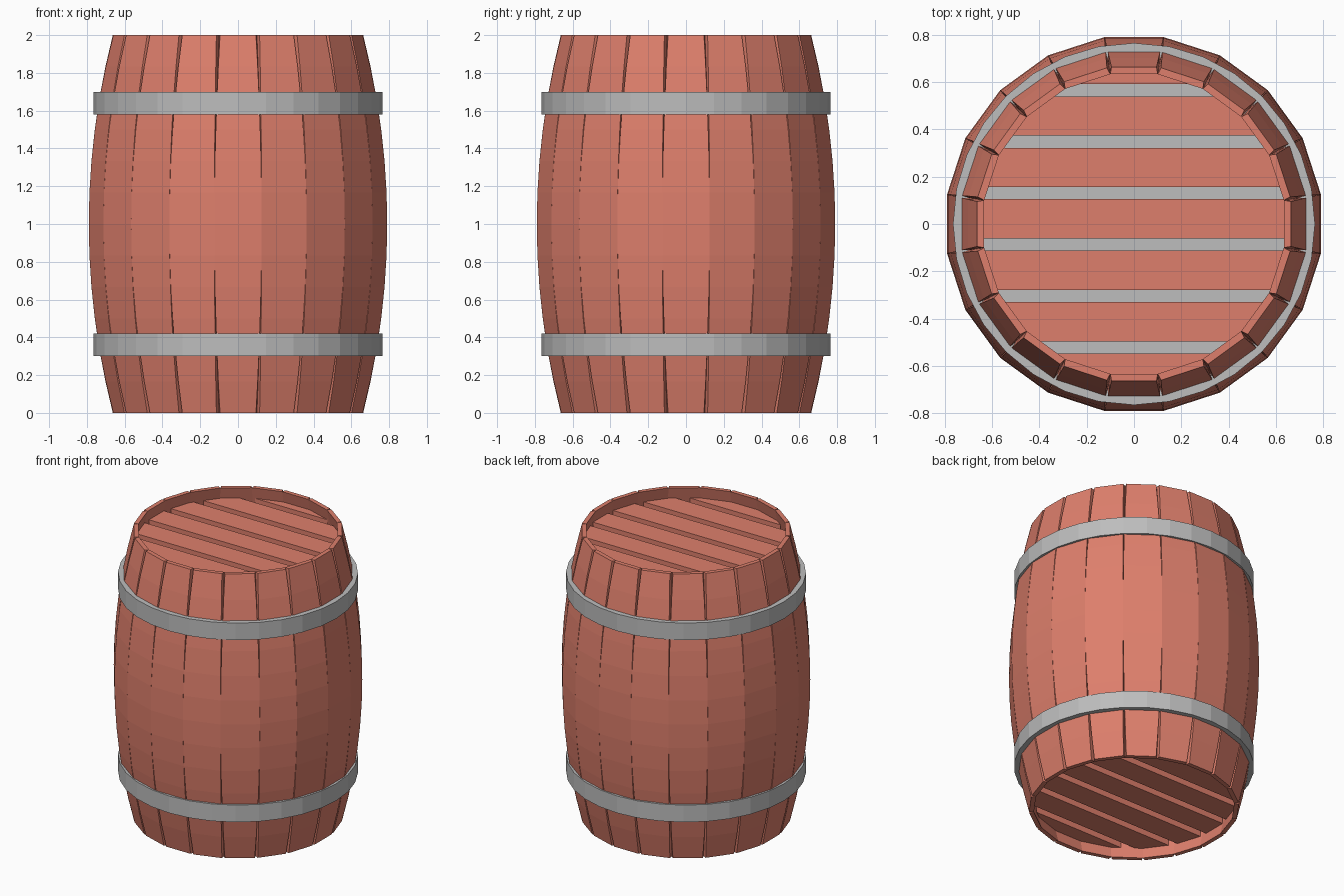
import bpy
import bmesh
import math
from mathutils import Matrix

if "Cube" in bpy.data.objects:
    bpy.data.objects.remove(bpy.data.objects["Cube"], do_unlink=True)

STAVES = 20
HALF = math.pi / STAVES


def material(name, color):
    m = bpy.data.materials.new(name)
    m.use_nodes = True
    m.diffuse_color = color
    m.node_tree.nodes["Principled BSDF"].inputs["Base Color"].default_value = color
    return m


wood = material("reddish_wood", (0.73, 0.212, 0.15, 1))
metal = material("grey_metal", (0.51, 0.51, 0.51, 1))


def finish(name, bm, mat):
    bmesh.ops.recalc_face_normals(bm, faces=bm.faces)
    mesh = bpy.data.meshes.new(name)
    bm.to_mesh(mesh)
    bm.free()
    mesh.materials.append(mat)
    obj = bpy.data.objects.new(name, mesh)
    bpy.context.collection.objects.link(obj)
    return obj


# Curved staves: each is a bent board whose outer corners taper in at the ends
def add_stave(bm, angle, steps=12):
    turn = Matrix.Rotation(angle, 4, "Z")
    rings = []
    for i in range(steps + 1):
        t = 2 * i / steps - 1
        outer = 0.79 - 0.127 * t * t
        inner = outer - 0.03
        wo = outer * math.tan(HALF) - 0.01 * t * t
        wi = inner * math.tan(HALF)
        corners = [(outer, -wo), (outer, wo), (inner, wi), (inner, -wi)]
        ring = [bm.verts.new((x, y, 1 + t)) for x, y in corners]
        bmesh.ops.transform(bm, matrix=turn, verts=ring)
        rings.append(ring)
    for a, b in zip(rings, rings[1:]):
        for k in range(4):
            n = (k + 1) % 4
            bm.faces.new((a[k], a[n], b[n], b[k]))
    bm.faces.new(rings[0])
    bm.faces.new(rings[-1])


bm = bmesh.new()
for s in range(STAVES):
    add_stave(bm, s * 2 * HALF)
finish("staves", bm, wood)


# Lids: parallel planks cut from a polygon that fits inside the staves
def add_lid(name, z, thickness, pitch=0.2175, width=0.1655):
    lid = bmesh.new()
    for k in range(-3, 4):
        centre = 0.022 + k * pitch
        plank = bmesh.new()
        bmesh.ops.create_circle(plank, cap_ends=True, segments=STAVES,
                                radius=0.65 / math.cos(HALF),
                                matrix=Matrix.Rotation(HALF, 4, "Z"))
        for side in (-1, 1):
            geom = plank.verts[:] + plank.edges[:] + plank.faces[:]
            bmesh.ops.bisect_plane(plank, geom=geom, clear_outer=True,
                                   plane_co=(0, centre + side * width / 2, 0),
                                   plane_no=(0, side, 0))
        new = bmesh.ops.extrude_face_region(plank, geom=plank.faces[:],
                                            use_keep_orig=True)["geom"]
        top = [v for v in new if isinstance(v, bmesh.types.BMVert)]
        bmesh.ops.translate(plank, verts=top, vec=(0, 0, thickness))
        bmesh.ops.translate(plank, verts=plank.verts[:], vec=(0, 0, z))
        temp = bpy.data.meshes.new("plank")
        plank.to_mesh(temp)
        plank.free()
        lid.from_mesh(temp)
        bpy.data.meshes.remove(temp)
    finish(name, lid, wood)


add_lid("top_lid", 1.86, 0.06)
add_lid("bottom_lid", 0.08, 0.06)

# Metal hoops: solid discs that also back the gaps between the lid planks
for name, z in (("lower_hoop", 0.36), ("upper_hoop", 1.64)):
    bm = bmesh.new()
    bmesh.ops.create_cone(bm, cap_ends=True, segments=32, radius1=0.765,
                          radius2=0.765, depth=0.12,
                          matrix=Matrix.Translation((0, 0, z)))
    finish(name, bm, metal)
